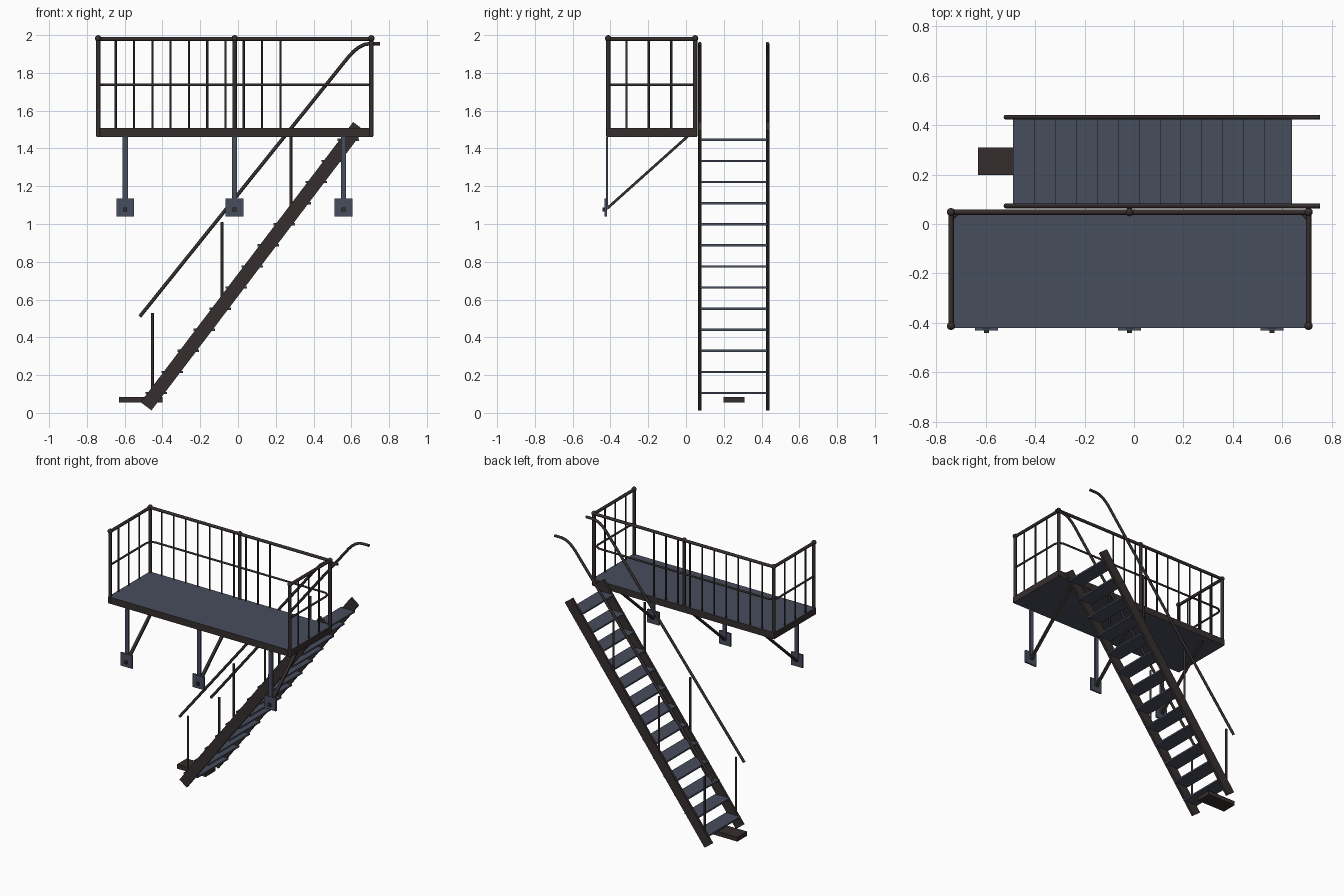
import bpy, bmesh, math
from mathutils import Vector

cube = bpy.data.objects.get("Cube")
if cube:
    bpy.data.objects.remove(cube)


def material(name, colour):
    m = bpy.data.materials.new(name)
    m.use_nodes = True
    m.diffuse_color = (*colour, 1)
    m.node_tree.nodes["Principled BSDF"].inputs["Base Color"].default_value = (*colour, 1)
    return m


iron = material("dark_brown_iron", (0.036, 0.028, 0.027))
steel = material("slate_blue_steel", (0.064, 0.075, 0.110))


def box(name, low, high, mat):
    """Axis-aligned box between two corners."""
    low, high = Vector(low), Vector(high)
    bm = bmesh.new()
    bmesh.ops.create_cube(bm, size=1)
    bmesh.ops.scale(bm, vec=high - low, verts=bm.verts)
    mesh = bpy.data.meshes.new(name)
    bm.to_mesh(mesh)
    bm.free()
    mesh.materials.append(mat)
    ob = bpy.data.objects.new(name, mesh)
    ob.location = (low + high) / 2
    bpy.context.collection.objects.link(ob)
    return ob


def beam(name, a, b, width, depth, mat):
    """Rectangular bar from a to b, lying in the xz or yz plane."""
    a, b = Vector(a), Vector(b)
    length = (b - a).length
    ob = box(name, (-width / 2, -depth / 2, -length / 2), (width / 2, depth / 2, length / 2), mat)
    ob.location = (a + b) / 2
    ob.rotation_euler = Vector((0, 0, 1)).rotation_difference(b - a).to_euler()
    return ob


def tube(name, points, radius, mat=iron):
    """Round bar along a path."""
    curve = bpy.data.curves.new(name, "CURVE")
    curve.dimensions = "3D"
    curve.bevel_depth = radius
    curve.bevel_resolution = 2
    curve.use_fill_caps = True
    spline = curve.splines.new("POLY")
    spline.points.add(len(points) - 1)
    for p, co in zip(spline.points, points):
        p.co = (*co, 1)
    spline.use_smooth = True
    curve.materials.append(mat)
    ob = bpy.data.objects.new(name, curve)
    bpy.context.collection.objects.link(ob)
    return ob


def arc(cx, cy, r, start, end, steps=6):
    angles = [math.radians(start + (end - start) * i / steps) for i in range(steps + 1)]
    return [(cx + r * math.cos(t), cy + r * math.sin(t)) for t in angles]


def knob(name, centre, radius):
    bm = bmesh.new()
    bmesh.ops.create_uvsphere(bm, u_segments=12, v_segments=8, radius=radius)
    for f in bm.faces:
        f.smooth = True
    mesh = bpy.data.meshes.new(name)
    bm.to_mesh(mesh)
    bm.free()
    mesh.materials.append(iron)
    ob = bpy.data.objects.new(name, mesh)
    ob.location = centre
    bpy.context.collection.objects.link(ob)


# Platform: iron edges, steel deck and underside
left, right, front, back = -0.74, 0.706, -0.412, 0.048
deck, top, middle = 1.508, 1.98, 1.737
platform = box("platform", (left - 0.01, front - 0.008, 1.46), (right + 0.01, back + 0.01, deck), iron)
platform.data.materials.append(steel)
for face in platform.data.polygons:
    face.material_index = 1 if abs(face.normal.z) > 0.5 else 0

# Railing posts with round caps
posts = [(left, front), (left, back), (-0.018, back), (right, back), (right, front)]
for x, y in posts:
    tube("railing_post", [(x, y, 1.465), (x, y, top)], 0.012)
    knob("post_cap", (x, y, top + 0.003), 0.017)

# Top rail, open on the wall side
corners = [(left, front), (left, back), (right, back), (right, front)]
for a, b in zip(corners, corners[1:]):
    tube("top_rail", [(*a, top), (*b, top)], 0.011)

# Middle rail with rounded corners
r = 0.05
path = [(left, front)] + arc(left + r, back - r, r, 180, 90) \
    + arc(right - r, back - r, r, 90, 0) + [(right, front)]
tube("middle_rail", [(x, y, middle) for x, y in path], 0.007)

# Balusters, leaving the stair entry clear
for i in range(10):
    x = -0.647 + i * 0.0968
    tube("back_baluster", [(x, back, deck), (x, back, top)], 0.0055)
for x in (left, right):
    for y in (-0.315, -0.197, -0.078):
        tube("end_baluster", [(x, y, deck), (x, y, top)], 0.0055)

# Wall brackets
for x in (-0.597, -0.018, 0.558):
    box("bracket_upright", (x - 0.014, -0.424, 1.08), (x + 0.014, -0.412, 1.46), steel)
    box("wall_plate", (x - 0.047, -0.431, 1.04), (x + 0.047, -0.419, 1.135), steel)
    box("plate_bolt", (x - 0.01, -0.441, 1.065), (x + 0.01, -0.431, 1.087), iron)
    beam("bracket_brace", (x, -0.42, 1.08), (x, 0.01, 1.465), 0.02, 0.014, iron)

# Stair sides, handrails and their posts
foot, head = Vector((-0.487, 0, 0.035)), Vector((0.638, 0, 1.518))
near, far = 0.073, 0.432
bend = [(-0.52, 0.51), (0.585, 1.885), (0.61, 1.912), (0.64, 1.936),
        (0.67, 1.95), (0.70, 1.955), (0.752, 1.955)]
for y in (near, far):
    side = Vector((0, y, 0))
    beam("stair_stringer", foot + side, head + side, 0.072, 0.018, iron)
    tube("stair_handrail", [(x, y, z) for x, z in bend], 0.0095)
    for x, low, high in ((-0.453, 0.08, 0.53), (-0.085, 0.54, 1.01), (0.28, 1.03, 1.46)):
        tube("handrail_post", [(x, y, low), (x, y, high)], 0.0075)

# Treads
for i in range(13):
    z = 0.105 + i * 0.1117
    x = foot.x + (z - foot.z) * (head.x - foot.x) / (head.z - foot.z)
    box("stair_tread", (x - 0.055, near, z - 0.006), (x + 0.057, far, z + 0.006), steel)

# Foot plate at the bottom of the stair
box("foot_plate", (-0.63, 0.198, 0.054), (-0.4, 0.31, 0.085), iron)
